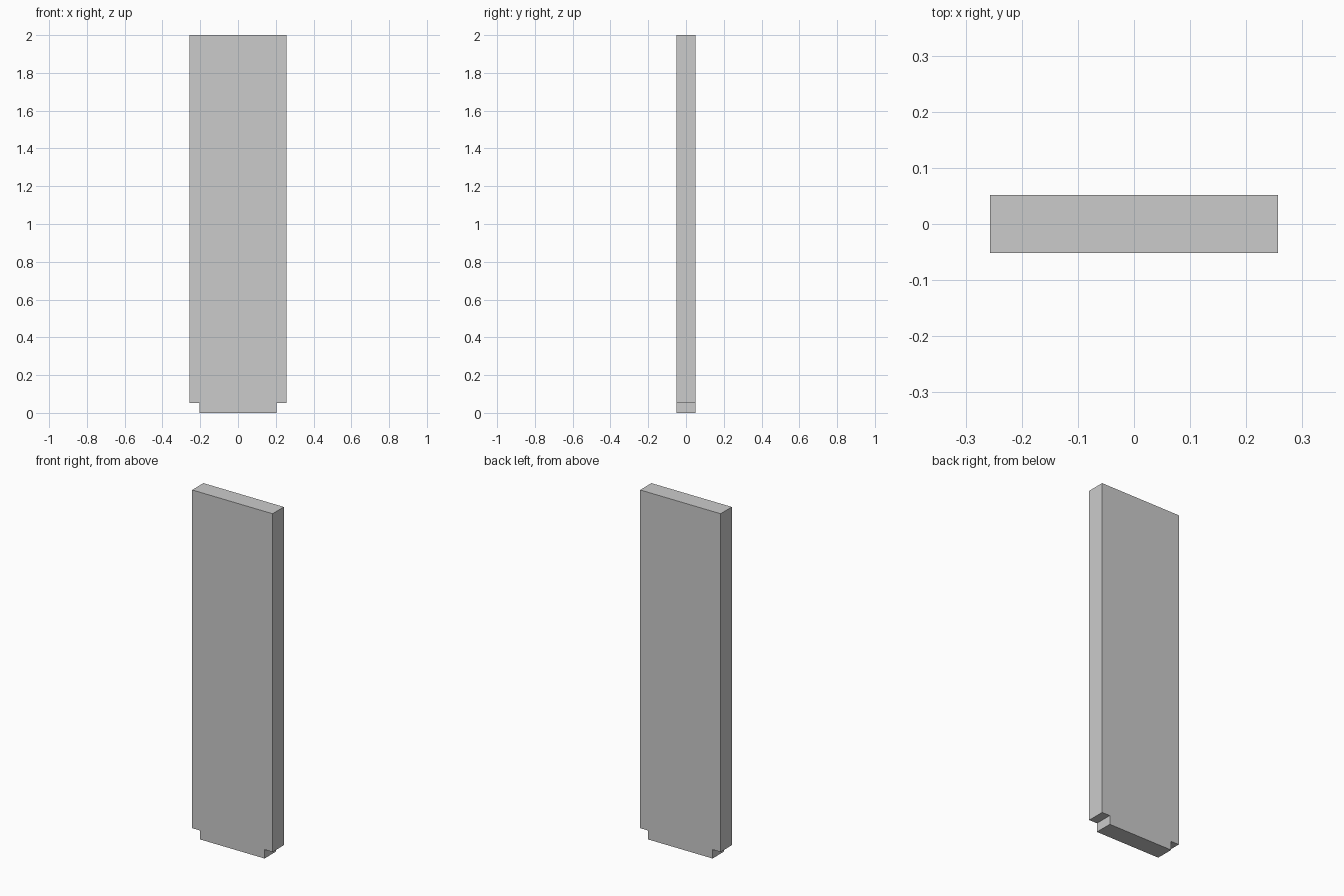
import bpy, bmesh

if "Cube" in bpy.data.objects:
    bpy.data.objects.remove(bpy.data.objects["Cube"])

U = 2 / 39  # the notch size; all dimensions are multiples of it

# Half outline of the panel front (x, z), with the notch at the bottom corner
half = [(4 * U, 0), (4 * U, U), (5 * U, U), (5 * U, 2)]
outline = half + [(-x, z) for x, z in reversed(half)]

# Extrude the outline through the panel thickness
bm = bmesh.new()
face = bm.faces.new([bm.verts.new((x, -U, z)) for x, z in outline])
ext = bmesh.ops.extrude_face_region(bm, geom=[face])
moved = [v for v in ext["geom"] if isinstance(v, bmesh.types.BMVert)]
bmesh.ops.translate(bm, verts=moved, vec=(0, 2 * U, 0))
bmesh.ops.recalc_face_normals(bm, faces=bm.faces)

mesh = bpy.data.meshes.new("notched_panel")
bm.to_mesh(mesh)
bm.free()
bpy.context.collection.objects.link(bpy.data.objects.new("notched_panel", mesh))
